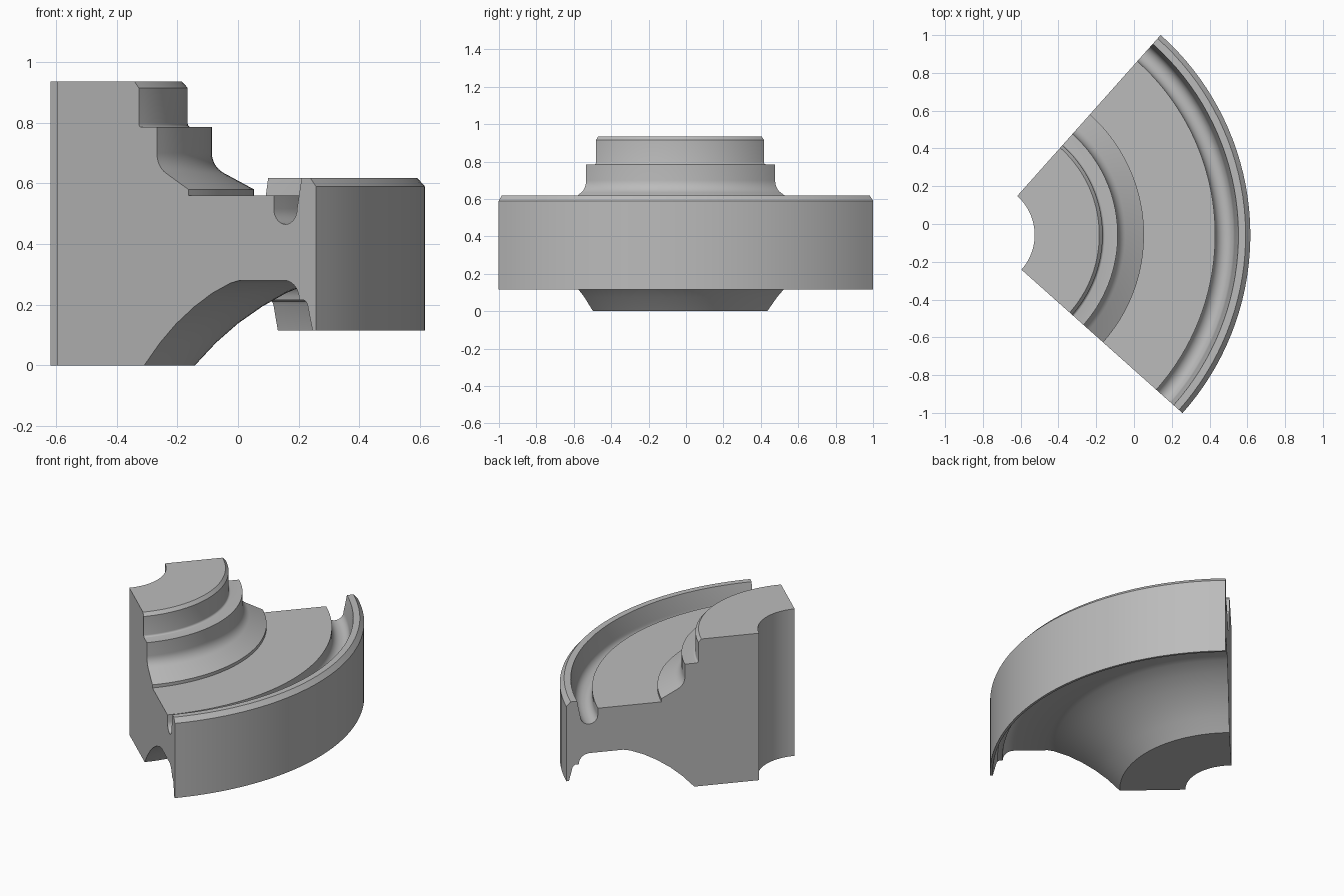
import bpy
import bmesh
from math import sin, cos, radians

cube = bpy.data.objects.get("Cube")
if cube:
    bpy.data.objects.remove(cube, do_unlink=True)

# Revolution axis and sweep of the quarter wedge
AXIS_X, AXIS_Y = -0.802, -0.058
START, SWEEP, STEPS = radians(-41.7), radians(90), 36


def arc(r, z, radius, a0, a1, n):
    """Points of a circular arc in the (radius, height) plane."""
    angles = [radians(a0 + (a1 - a0) * i / n) for i in range(n + 1)]
    return [(r + radius * cos(a), z + radius * sin(a)) for a in angles]


def sweep_wedge(name, profile, material):
    """Sweep a closed profile about the vertical axis and cap both ends."""
    bm = bmesh.new()
    rings = []
    for i in range(STEPS + 1):
        a = START + SWEEP * i / STEPS
        rings.append([bm.verts.new((AXIS_X + r * cos(a), AXIS_Y + r * sin(a), z))
                      for r, z in profile])
    count = len(profile)
    for lower, upper in zip(rings, rings[1:]):
        for j in range(count):
            k = (j + 1) % count
            bm.faces.new((lower[j], lower[k], upper[k], upper[j]))
    bm.faces.new(rings[0])
    bm.faces.new(rings[-1])
    bmesh.ops.recalc_face_normals(bm, faces=bm.faces[:])
    mesh = bpy.data.meshes.new(name)
    bm.to_mesh(mesh)
    bm.free()
    mesh.materials.append(material)
    obj = bpy.data.objects.new(name, mesh)
    bpy.context.collection.objects.link(obj)
    bpy.ops.object.select_all(action='DESELECT')
    obj.select_set(True)
    bpy.context.view_layer.objects.active = obj
    bpy.ops.object.shade_smooth_by_angle(angle=radians(28))
    return obj


grey = bpy.data.materials.new("plain grey")
grey.use_nodes = True
colour = (0.5, 0.5, 0.5, 1)
grey.diffuse_color = colour
grey.node_tree.nodes["Principled BSDF"].inputs["Base Color"].default_value = colour

# Hub: bore, chamfered top and small fillet onto the shoulder
hub = [(0.276, 0), (0.276, 0.935), (0.618, 0.935), (0.636, 0.915)]
hub += arc(0.648, 0.797, 0.012, 180, 270, 4)

# Shoulder flaring out to a thin foot on the web
shoulder = [(0.716, 0.785)]
shoulder += arc(0.791, 0.70, 0.075, 180, 242, 8)
shoulder += [(0.855, 0.58), (0.855, 0.56)]

# Web top with a round-bottomed groove beside the rim
groove = [(1.232, 0.56)] + arc(1.2835, 0.5165, 0.0515, 180, 360, 14)

# Rim with chamfered top edge and thin lower skirt
rim = [(1.355, 0.618), (1.393, 0.618), (1.418, 0.59), (1.418, 0.115),
       (1.403, 0.115), (1.381, 0.20), (1.375, 0.21), (1.365, 0.215)]

# Underside: fillet, flat web and concave flare down to the hub base
underside = arc(1.28, 0.215, 0.065, 0, 90, 7)
underside += [(1.08, 0.28), (1.04, 0.271), (0.96, 0.238), (0.882, 0.194),
              (0.802, 0.138), (0.73, 0.075), (0.66, 0)]

sweep_wedge("wheel_quarter_section", hub + shoulder + groove + rim + underside, grey)
